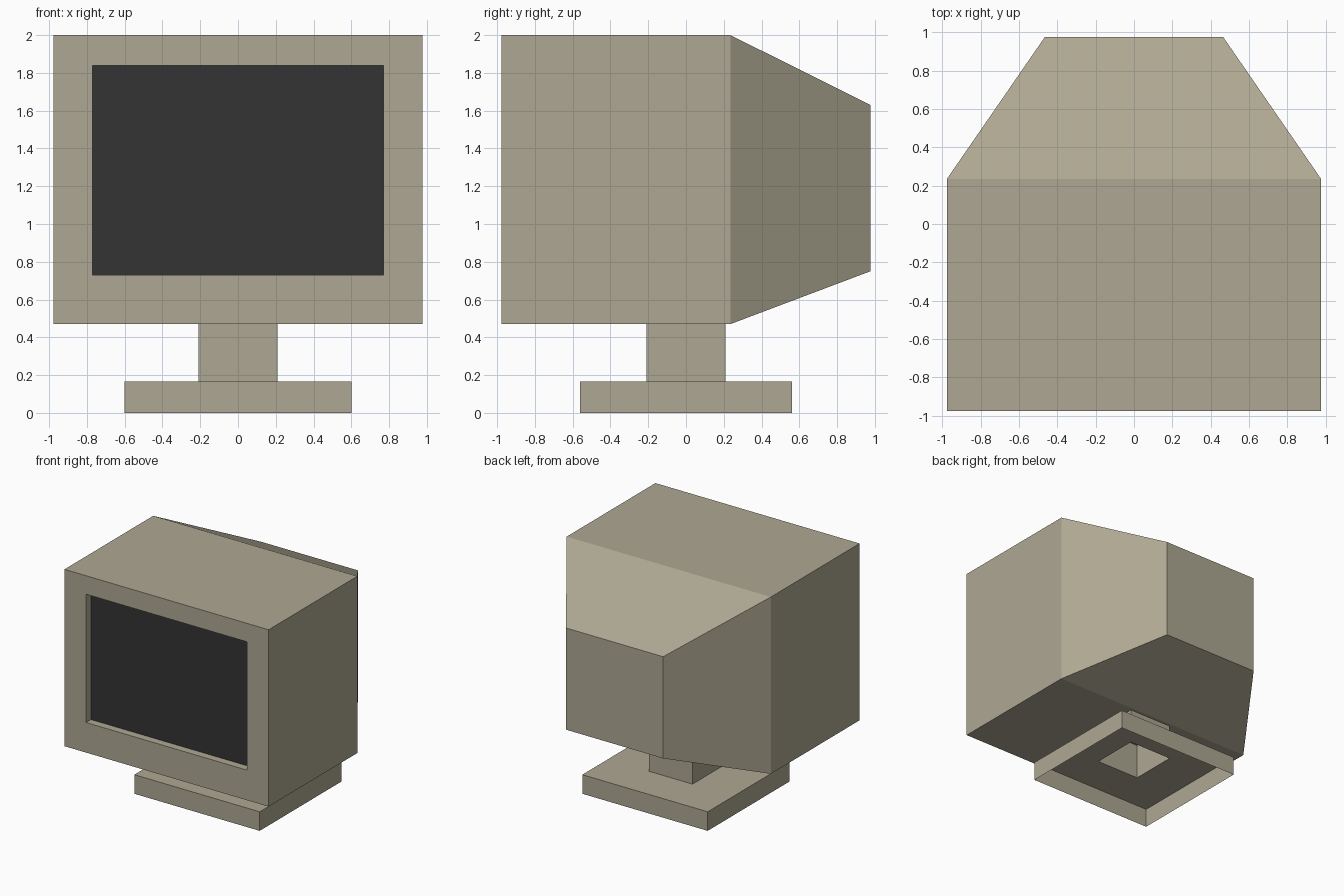
import bpy
import bmesh

if "Cube" in bpy.data.objects:
    bpy.data.objects.remove(bpy.data.objects["Cube"], do_unlink=True)


def make_material(name, rgb):
    mat = bpy.data.materials.new(name)
    mat.use_nodes = True
    color = (*rgb, 1.0)
    mat.diffuse_color = color
    mat.node_tree.nodes["Principled BSDF"].inputs["Base Color"].default_value = color
    return mat


beige = make_material("beige plastic", (0.423, 0.386, 0.288))
dark = make_material("dark glass", (0.033, 0.033, 0.033))


def ring_xz(bm, hx, z0, z1, y):
    """Upright rectangle facing the front."""
    return [bm.verts.new((x, y, z)) for x, z in ((-hx, z0), (hx, z0), (hx, z1), (-hx, z1))]


def ring_xy(bm, hx, hy, z):
    """Level rectangle."""
    return [bm.verts.new((x, y, z)) for x, y in ((-hx, -hy), (hx, -hy), (hx, hy), (-hx, hy))]


def bridge(bm, rings):
    """Join each rectangle to the next with four quads."""
    for a, b in zip(rings, rings[1:]):
        for i in range(4):
            j = (i + 1) % 4
            bm.faces.new((a[i], a[j], b[j], b[i]))


def finish(bm, name, mats):
    mesh = bpy.data.meshes.new(name)
    bm.to_mesh(mesh)
    bm.free()
    for mat in mats:
        mesh.materials.append(mat)
    obj = bpy.data.objects.new(name, mesh)
    bpy.context.collection.objects.link(obj)
    return obj


# Monitor case: screen recess, front frame, box, then tapered back
bm = bmesh.new()
rings = [
    ring_xz(bm, 0.77, 0.73, 1.84, -0.91),
    ring_xz(bm, 0.77, 0.73, 1.84, -0.977),
    ring_xz(bm, 0.977, 0.47, 2.0, -0.977),
    ring_xz(bm, 0.977, 0.47, 2.0, 0.235),
    ring_xz(bm, 0.465, 0.75, 1.63, 0.977),
]
bridge(bm, rings)
screen = bm.faces.new(rings[0])
bm.faces.new(rings[-1])
bmesh.ops.recalc_face_normals(bm, faces=bm.faces)
screen.material_index = 1
finish(bm, "monitor_case", [beige, dark])

# Stand: base shell open below, with a hollow square neck rising from it
bm = bmesh.new()
bridge(bm, [
    ring_xy(bm, 0.60, 0.56, 0.0),
    ring_xy(bm, 0.60, 0.56, 0.165),
    ring_xy(bm, 0.208, 0.208, 0.165),
    ring_xy(bm, 0.208, 0.208, 0.47),
])
finish(bm, "stand", [beige])
